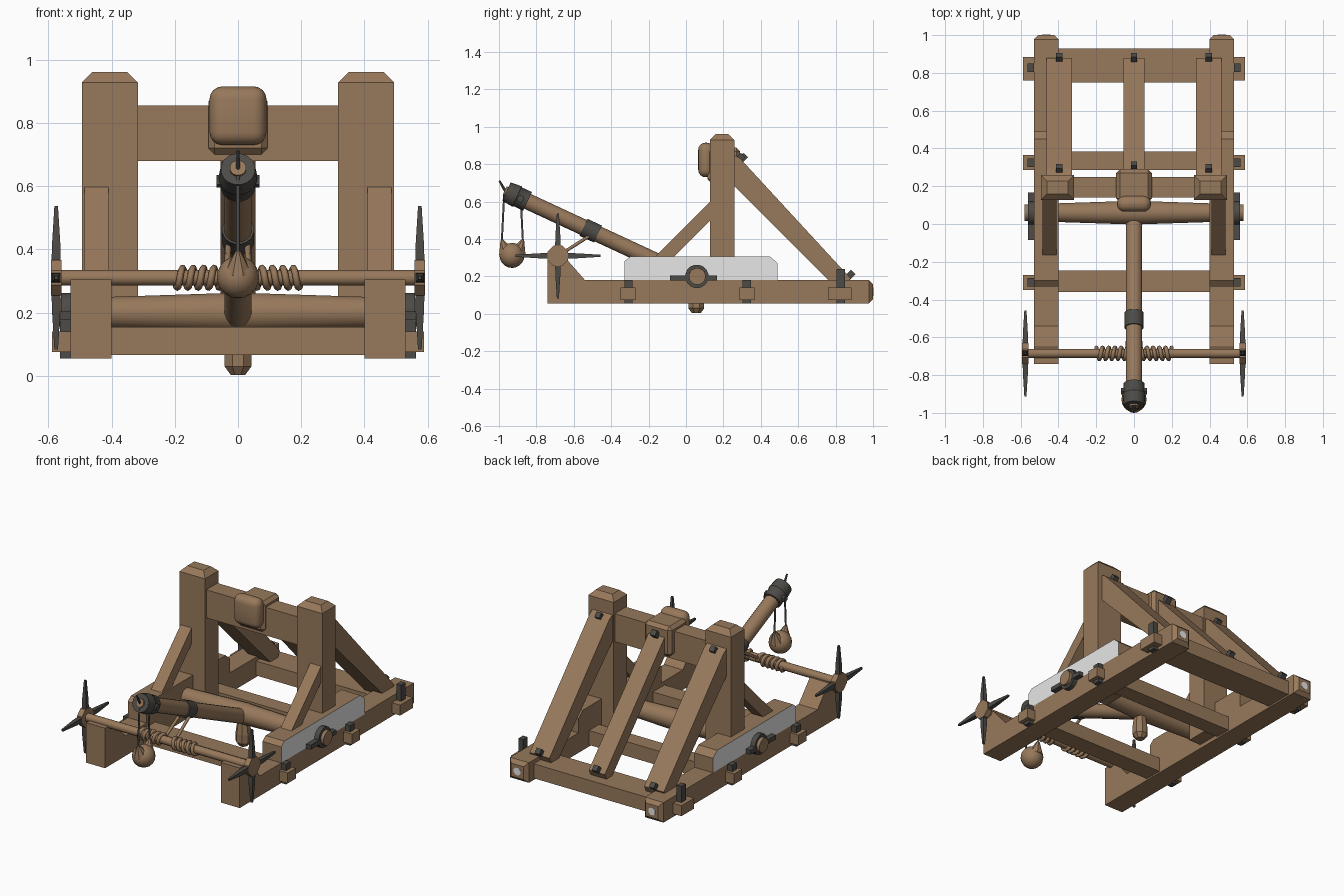
import bpy, bmesh, math
from mathutils import Vector

if "Cube" in bpy.data.objects:
    bpy.data.objects.remove(bpy.data.objects["Cube"])


def material(name, rgb):
    m = bpy.data.materials.new(name)
    m.diffuse_color = (*rgb, 1)
    m.use_nodes = True
    m.node_tree.nodes["Principled BSDF"].inputs["Base Color"].default_value = m.diffuse_color
    return m


WOOD = material("brown_wood", (0.31, 0.19, 0.105))
IRON = material("dark_iron", (0.075, 0.07, 0.062))
GREY = material("pale_grey", (0.8, 0.8, 0.8))


def finish(name, bm, mat, smooth=False):
    bmesh.ops.recalc_face_normals(bm, faces=bm.faces[:])
    me = bpy.data.meshes.new(name)
    bm.to_mesh(me)
    bm.free()
    ob = bpy.data.objects.new(name, me)
    bpy.context.collection.objects.link(ob)
    me.materials.append(mat)
    if smooth:
        bpy.ops.object.select_all(action='DESELECT')
        ob.select_set(True)
        bpy.context.view_layer.objects.active = ob
        bpy.ops.object.shade_smooth_by_angle(angle=math.radians(40))
    return ob


def box(name, x, y, z, mat=WOOD, bevel=0, segments=1, smooth=False):
    """Box from (min, max) ranges."""
    bm = bmesh.new()
    bmesh.ops.create_cube(bm, size=1)
    for v in bm.verts:
        v.co = [(a + b) / 2 + c * (b - a) for (a, b), c in zip((x, y, z), v.co)]
    if bevel:
        bmesh.ops.bevel(bm, geom=bm.edges[:], offset=bevel, segments=segments,
                        profile=0.5, affect='EDGES')
    return finish(name, bm, mat, smooth)


def slab(name, profile, x0, x1, mat=WOOD):
    """Side profile of (y, z) points extruded along x."""
    bm = bmesh.new()
    f = bm.faces.new([bm.verts.new((x0, y, z)) for y, z in profile])
    new = bmesh.ops.extrude_face_region(bm, geom=[f])["geom"]
    for v in new:
        if isinstance(v, bmesh.types.BMVert):
            v.co.x = x1
    return finish(name, bm, mat)


def lathe(name, a, b, stations, mat=WOOD, sides=16, smooth=True):
    """Round bar from a to b; stations are (fraction, radius)."""
    a, b = Vector(a), Vector(b)
    q = (b - a).to_track_quat('Z', 'Y')
    bm = bmesh.new()
    rings = []
    for t, r in stations:
        rings.append([bm.verts.new(a.lerp(b, t) + q @ Vector(
            (r * math.cos((i + .5) * math.tau / sides), r * math.sin((i + .5) * math.tau / sides), 0)))
            for i in range(sides)])
    for r0, r1 in zip(rings, rings[1:]):
        for i in range(sides):
            j = (i + 1) % sides
            bm.faces.new((r0[i], r0[j], r1[j], r1[i]))
    bm.faces.new(rings[0])
    bm.faces.new(rings[-1])
    return finish(name, bm, mat, smooth)


def rod(name, a, b, r, mat=WOOD, sides=16, smooth=True):
    return lathe(name, a, b, [(0, r), (1, r)], mat, sides, smooth)


def rope(name, points, r, mat):
    cu = bpy.data.curves.new(name, 'CURVE')
    cu.dimensions = '3D'
    cu.bevel_depth, cu.bevel_resolution, cu.use_fill_caps = r, 1, True
    sp = cu.splines.new('POLY')
    sp.points.add(len(points) - 1)
    for p, co in zip(sp.points, points):
        p.co = (*co, 1)
    cu.materials.append(mat)
    ob = bpy.data.objects.new(name, cu)
    bpy.context.collection.objects.link(ob)


def span(s, a, b):
    return tuple(sorted((s * a, s * b)))


for s, side in ((-1, "left"), (1, "right")):
    # Base rail with tapered back end and pale end mark
    rail = box(side + "_rail", span(s, .40, .53), (-.74, 1), (.055, .18))
    bm = bmesh.new()
    bm.from_mesh(rail.data)
    back = [e for e in bm.edges if all(v.co.y > .9 for v in e.verts)]
    bmesh.ops.bevel(bm, geom=back, offset=.022, segments=1, affect='EDGES')
    bm.to_mesh(rail.data)
    bm.free()
    rod(side + "_end_mark", (s * .465, .99, .117), (s * .465, 1.002, .117), .025, GREY, 8, False)
    # Front riser carrying the winch
    slab(side + "_riser", [(-.74, .17), (-.74, .305), (-.65, .305), (-.54, .18), (-.54, .17)],
         s * .40, s * .53)
    # Axle cheek block, pale on its outer face
    cheek = slab(side + "_cheek", [(-.33, .17), (-.33, .28), (-.30, .305), (.45, .305),
                                   (.49, .27), (.49, .17)], s * .40, s * .53)
    cheek.data.materials.append(GREY)
    for p in cheek.data.polygons:
        if p.normal.x * s > .9:
            p.material_index = 1
    # Upright post with chamfered head
    post = box(side + "_upright", span(s, .317, .493), (.127, .26), (.08, .96))
    bm = bmesh.new()
    bm.from_mesh(post.data)
    bmesh.ops.bevel(bm, geom=[e for e in bm.edges if all(v.co.z > .9 for v in e.verts)],
                    offset=.032, segments=1, affect='EDGES')
    bm.to_mesh(post.data)
    bm.free()
    # Front brace
    slab(side + "_front_brace", [(.15, .62), (.15, .52), (-.07, .30), (-.17, .30)],
         s * .41, s * .485)
    # Beam tenon pegs
    for i, (y, top) in enumerate(((-.308, .18), (.325, .18), (.827, .24))):
        box(f"{side}_peg_{i}", span(s, .53, .563), (y - .022, y + .022), (.055, top), IRON)
    # Axle ring and locking bar
    rod(side + "_axle_ring", (s * .525, .058, .20), (s * .56, .058, .20), .063, IRON)
    box(side + "_locking_bar", span(s, .53, .562), (-.085, .167), (.178, .205), IRON)
    # Winch hub and four tapered spokes
    c = Vector((s * .575, -.685, .31))
    rod(side + "_winch_hub", c - Vector((.017, 0, 0)), c + Vector((.017, 0, 0)), .06, WOOD, 8, False)
    for i in range(4):
        d = Vector((0, math.cos(i * math.pi / 2), math.sin(i * math.pi / 2)))
        lathe(f"{side}_spoke_{i}", c + d * .035, c + d * .227,
              [(0, .021), (.35, .019), (1, .008)], IRON, 4, False)
    # Rope coil on the winch
    n = 60
    rope(side + "_coil", [(s * (.035 + .165 * i / n), c.y + .031 * math.cos(i * math.tau / 12),
                           .31 + .031 * math.sin(i * math.tau / 12)) for i in range(n + 1)], .011, WOOD)
    # Strap along the arm head
    rod(side + "_head_bolt", (s * .045, -.885, .615), (s * .068, -.885, .615), .02, IRON, 6, False)

# Cross beams with narrower tenons
for name, y0, y1, t0, t1 in (("front_beam", -.36, -.245, -.35, -.27),
                             ("middle_beam", .285, .385, .285, .365),
                             ("back_beam", .75, .93, .76, .885)):
    box(name, (-.41, .41), (y0, y1), (.065, .155))
    box(name + "_tenons", (-.588, .588), (t0, t1), (.075, .14))

# Top beam, stop block and padded stop
box("top_beam", (-.33, .33), (.14, .25), (.68, .855))
box("stop_block", (-.094, .094), (.115, .29), (.70, .888), WOOD, .02)
box("stop_pad", (-.09, .09), (.065, .15), (.73, .915), WOOD, .04, 4, True)

# Back braces with bolts at both ends
BRACE = [(.24, .86), (.29, .83), (.88, .19), (.86, .15), (.79, .15), (.24, .70)]
THIN = [(.24, .85), (.29, .82), (.88, .19), (.86, .15), (.81, .15), (.24, .755)]
for name, x, w, shape in (("left", -.395, .068, BRACE), ("middle", 0, .055, THIN),
                          ("right", .395, .068, BRACE)):
    slab(name + "_back_brace", shape, x - w, x + w)
    for i, (y, z) in enumerate(((.275 if x else .29, .82), (.865, .195))):
        rod(f"{name}_brace_bolt_{i}", (x, y, z), (x, y + .03, z + .028), .024, IRON, 4, False)

# Tapered axle
lathe("axle", (-.58, .06, .20), (.58, .06, .20),
      [(0, .045), (.14, .048), (.14, .05), (.5, .064), (.86, .05), (.86, .048), (1, .045)])

# Throwing arm, collars, and butt knob
root, d = Vector((0, .06, .18)), Vector((0, -.907, .421))


def along(t):
    return root + d * t


rod("arm", along(-.03), along(1.115), .044)
rod("arm_collar", along(.585), along(.67), .051, IRON)
lathe("arm_head", along(1.0), along(1.125), [(0, .056), (.45, .056), (.5, .061), (1, .055)], IRON)
rod("head_core", along(1.12), along(1.135), .026, WOOD)
lathe("butt_knob", (0, .055, .003), (0, .055, .16), [(0, .025), (.17, .046), (.5, .046), (1, .035)],
      WOOD, 8, False)
lathe("release_spike", (0, -.945, .62), (0, -.998, .712), [(0, .01), (1, .005)], IRON, 6)

# Sling pouch, shot and ropes
bm = bmesh.new()
bmesh.ops.create_uvsphere(bm, u_segments=16, v_segments=10, radius=.067)
bmesh.ops.translate(bm, verts=bm.verts[:], vec=(0, -.93, .312))
finish("sling_shot", bm, WOOD, True)
for name, y0, y1 in (("front", -.985, -.972), ("back", -.872, -.885)):
    lathe(name + "_pouch_tip", (0, y0 + (.025 if y0 < -.93 else -.025), .33), (0, y0, .395),
          [(0, .045), (1, .008)], WOOD, 8)
    rope(name + "_sling_rope", [(0, y0, .385), (0, y1, .64)], .006, IRON)

# Winch shaft and pull rope
rod("winch_shaft", (-.57, -.685, .31), (.57, -.685, .31), .025)
for s in (-1, 1):
    rope("pull_rope", [(s * .035, -.66, .325), (s * .03, -.51, .42)], .01, WOOD)
